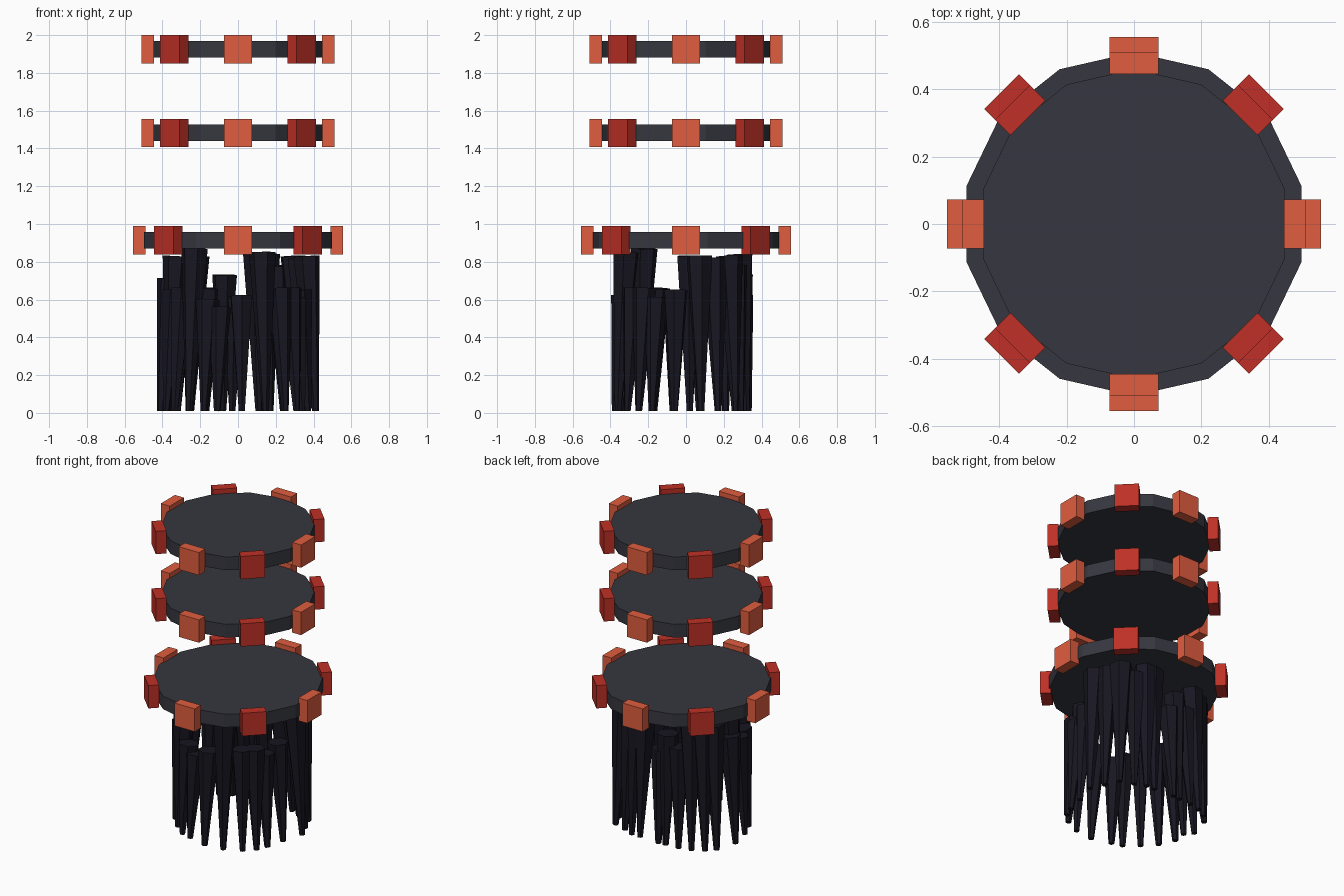
import bpy, bmesh, math
from mathutils import Matrix, Vector

if "Cube" in bpy.data.objects:
    bpy.data.objects.remove(bpy.data.objects["Cube"])


def material(name, rgb):
    m = bpy.data.materials.new(name)
    m.diffuse_color = (*rgb, 1)
    m.use_nodes = True
    m.node_tree.nodes["Principled BSDF"].inputs["Base Color"].default_value = m.diffuse_color
    return m


DARK = material("dark_grey", (0.037, 0.038, 0.05))
RED = material("red", (0.52, 0.03, 0.02))
ORANGE = material("orange", (0.75, 0.11, 0.05))
BLACK = material("black_violet", (0.009, 0.008, 0.015))


def finish(bm, name, mat):
    mesh = bpy.data.meshes.new(name)
    bm.to_mesh(mesh)
    bm.free()
    mesh.materials.append(mat)
    ob = bpy.data.objects.new(name, mesh)
    bpy.context.collection.objects.link(ob)
    return ob


def disc(name, r, z):
    bm = bmesh.new()
    bmesh.ops.create_cone(bm, cap_ends=True, segments=14, radius1=r, radius2=r,
                          depth=0.087, matrix=Matrix.Translation((0, 0, z)))
    finish(bm, name, DARK)


def block(name, r, z, angle, mat):
    bm = bmesh.new()
    bmesh.ops.create_cube(bm, size=1, matrix=Matrix.Rotation(angle, 4, 'Z')
                          @ Matrix.Translation((r, 0, z))
                          @ Matrix.Diagonal((0.065, 0.147, 0.15, 1)))
    finish(bm, name, mat)


def spike(name, x, y, top):
    # thin at the ground, wide at the top, leaning slightly inward
    foot = Vector((x, y, 0.01))
    head = Vector((x * 0.885, y * 0.885, top))
    axis = head - foot
    rot = axis.to_track_quat('Z', 'Y').to_matrix().to_4x4()
    bm = bmesh.new()
    bmesh.ops.create_cone(bm, cap_ends=True, segments=6, radius1=0.018,
                          radius2=0.062 + 0.01 * (top - 0.55) / 0.3, depth=axis.length,
                          matrix=Matrix.Translation((foot + head) / 2) @ rot)
    finish(bm, name, BLACK)


# Three stacked rings, each a disc with eight alternating blocks
for level, (r, z) in {"lower": (0.51, 0.914), "middle": (0.46, 1.482), "upper": (0.46, 1.925)}.items():
    disc(level + "_disc", r, z)
    for i in range(8):
        block(f"{level}_block_{i + 1}", r + 0.013 if level == "lower" else r + 0.018,
              z, i * math.pi / 4, RED if i % 2 else ORANGE)

# Ring of hanging spikes: foot x, foot y, top height
SPIKES = [
    (0.02, -0.375, 0.62), (0.145, -0.36, 0.85), (0.25, -0.31, 0.66),
    (0.34, -0.18, 0.61), (0.37, -0.06, 0.65), (0.41, 0.08, 0.83),
    (0.37, 0.17, 0.82), (0.33, 0.26, 0.83), (0.24, 0.29, 0.78),
    (0.11, 0.32, 0.84), (-0.08, 0.325, 0.73), (-0.25, 0.30, 0.83),
    (-0.37, 0.21, 0.82), (-0.41, 0.07, 0.71), (-0.37, 0.02, 0.83),
    (-0.335, -0.17, 0.66), (-0.26, -0.25, 0.87), (-0.11, -0.34, 0.56),
    # in-between spikes
    (0.17, 0.32, 0.84), (-0.03, 0.33, 0.62), (-0.17, 0.32, 0.66),
    (-0.32, 0.26, 0.82), (-0.38, -0.07, 0.65), (-0.18, -0.32, 0.6),
    (0.31, -0.25, 0.66),
]
for i, (x, y, top) in enumerate(SPIKES):
    spike(f"spike_{i + 1}", x, y, top)
